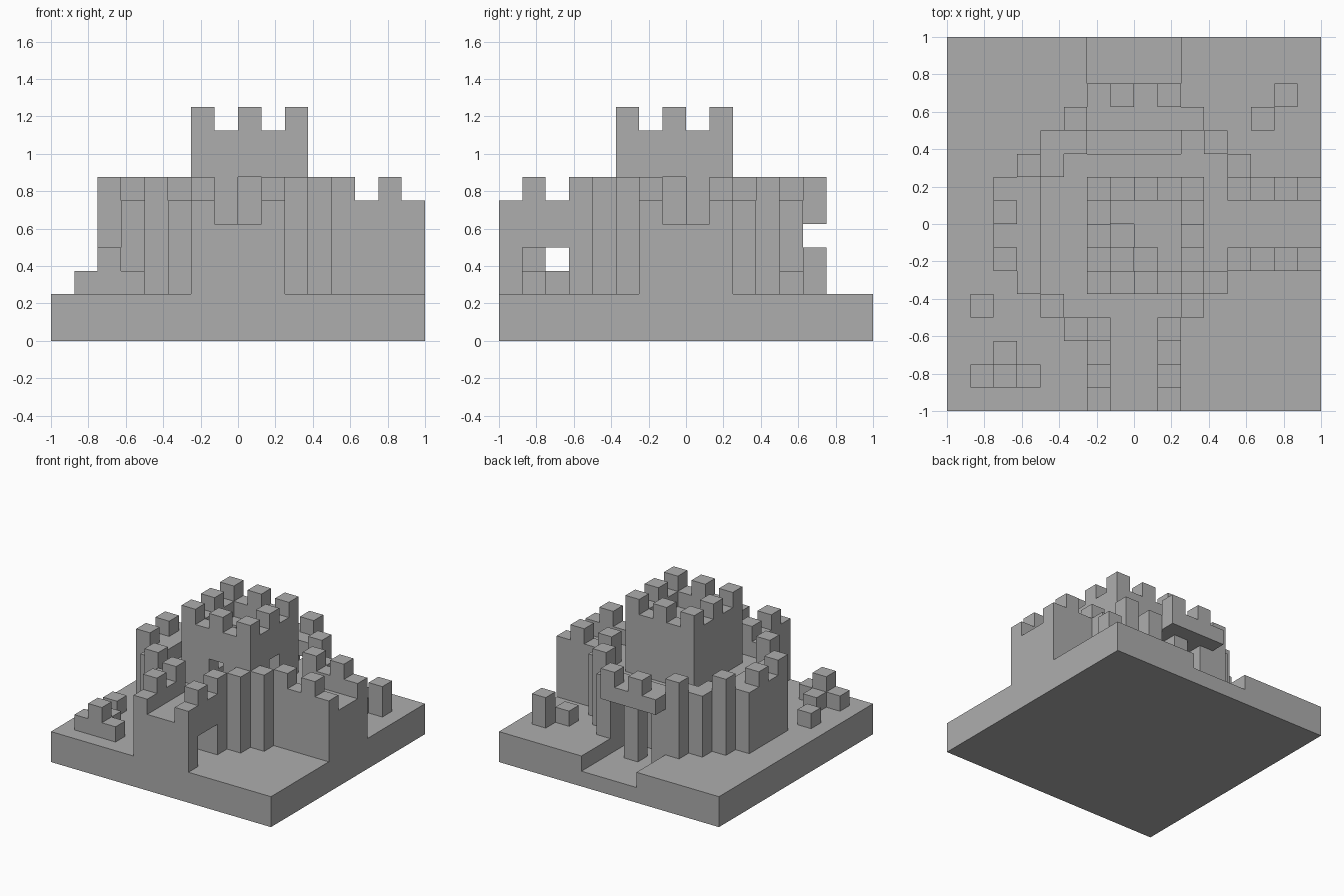
import bpy
import bmesh
from mathutils import Vector

cube = bpy.data.objects.get("Cube")
if cube:
    bpy.data.objects.remove(cube)

UNIT = 0.125
stone = bpy.data.materials.new("stone_grey")
stone.use_nodes = True
GREY = (0.42, 0.42, 0.42, 1)
stone.diffuse_color = GREY
stone.node_tree.nodes["Principled BSDF"].inputs["Base Color"].default_value = GREY

cells = {}  # block position -> part name


def blocks(x, y, z):
    """All blocks between inclusive index pairs."""
    return [(i, j, k) for i in range(x[0], x[1] + 1)
            for j in range(y[0], y[1] + 1) for k in range(z[0], z[1] + 1)]


def fill(part, x, y, z):
    for c in blocks(x, y, z):
        cells[c] = part


def carve(x, y, z):
    for c in blocks(x, y, z):
        cells.pop(c, None)


def column(part, i, j, low, high):
    fill(part, (i, i), (j, j), (low, high))


def mirror(i, j):
    """Reflect a block across the diagonal of the plan."""
    return -j - 1, -i - 1


# Ground slab
fill("ground", (-8, 7), (-8, 7), (0, 1))

# Stepped round castle platform, one row at a time
ROWS = {4: (-3, 2), 3: (-4, 3), 2: (-5, 4), 1: (-6, 4), 0: (-6, 4),
        -1: (-6, 4), -2: (-6, 4), -3: (-5, 3), -4: (-4, 2), -5: (-3, 1)}
for j, span in ROWS.items():
    fill("platform", span, (j, j), (2, 4))

# Two raised causeways with parapets
fill("front_causeway", (-2, 1), (-8, -5), (2, 4))
fill("right_causeway", (4, 7), (-2, 1), (2, 4))
for j in range(-8, -4):
    top = 6 if j % 2 else 5
    for i in (-2, 1):
        column("front_parapet", i, j, 5, top)
        column("right_parapet", *mirror(i, j), 5, top)

# Curtain wall: low walk, then raised merlons, both mirrored on the diagonal
WALK = [(i, 4) for i in range(-2, 3)] + [(i, 5) for i in range(-2, 2)]
WALK += [(-4, 3), (-3, 3), (-3, 4), (3, 3), (4, 2)]
MERLONS = [(-3, 4), (-1, 5), (1, 5), (3, 3), (4, -2), (3, -3)]
for top, spots in ((5, WALK), (6, MERLONS)):
    for i, j in spots:
        column("curtain_wall", i, j, 5, top)
        column("curtain_wall", *mirror(i, j), 5, top)

# Keep with crenellated roof
fill("keep", (-2, 2), (-3, 1), (5, 8))
carve((-1, 1), (-2, 0), (8, 8))
for i in (-2, 0, 2):
    for j in (-3, -1, 1):
        if (i, j) != (0, -1):
            column("keep", i, j, 8, 9)

# Keep doors, passage and winding stair up to the roof
carve((0, 0), (-3, -2), (5, 6))
carve((0, 2), (-1, -1), (5, 6))
for i, j, tread in ((0, -2, 5), (-1, -2, 6), (-1, -1, 7)):
    carve((i, i), (j, j), (tread, 8))

# Arch under the front causeway
carve((-2, 1), (-7, -6), (2, 3))

# Overhanging back gallery, sunken channel and twin gates
fill("back_gallery", (-2, 1), (5, 5), (5, 5))
carve((-2, 1), (5, 7), (1, 1))
for i in (-1, 1):
    carve((i, i), (4, 4), (1, 4))
carve((-2, 1), (3, 3), (1, 4))

# Bushes
for i, j, top in ((5, 4, 2), (6, 5, 3), (-7, -4, 2), (-6, -6, 2),
                  (-7, -7, 2), (-6, -7, 3), (-5, -7, 2)):
    column("bushes", i, j, 2, top)


def skin(part):
    """Make one object from the exposed faces of a part's blocks."""
    bm = bmesh.new()
    for c in [c for c, name in cells.items() if name == part]:
        centre = Vector(c) + Vector((0.5, 0.5, 0.5))
        for axis in range(3):
            for sign in (-1, 1):
                near = list(c)
                near[axis] += sign
                if tuple(near) in cells:
                    continue
                n, u, v = Vector(), Vector(), Vector()
                n[axis] = sign / 2
                u[(axis + 1) % 3] = 0.5
                v[(axis + 2) % 3] = sign / 2
                ring = (-u - v, u - v, u + v, v - u)
                bm.faces.new([bm.verts.new((centre + n + r) * UNIT) for r in ring])
    bmesh.ops.remove_doubles(bm, verts=bm.verts[:], dist=0.001)
    bmesh.ops.dissolve_limit(bm, angle_limit=0.01, verts=bm.verts[:], edges=bm.edges[:])
    mesh = bpy.data.meshes.new(part)
    bm.to_mesh(mesh)
    bm.free()
    mesh.materials.append(stone)
    bpy.context.scene.collection.objects.link(bpy.data.objects.new(part, mesh))


for part in sorted(set(cells.values())):
    skin(part)
